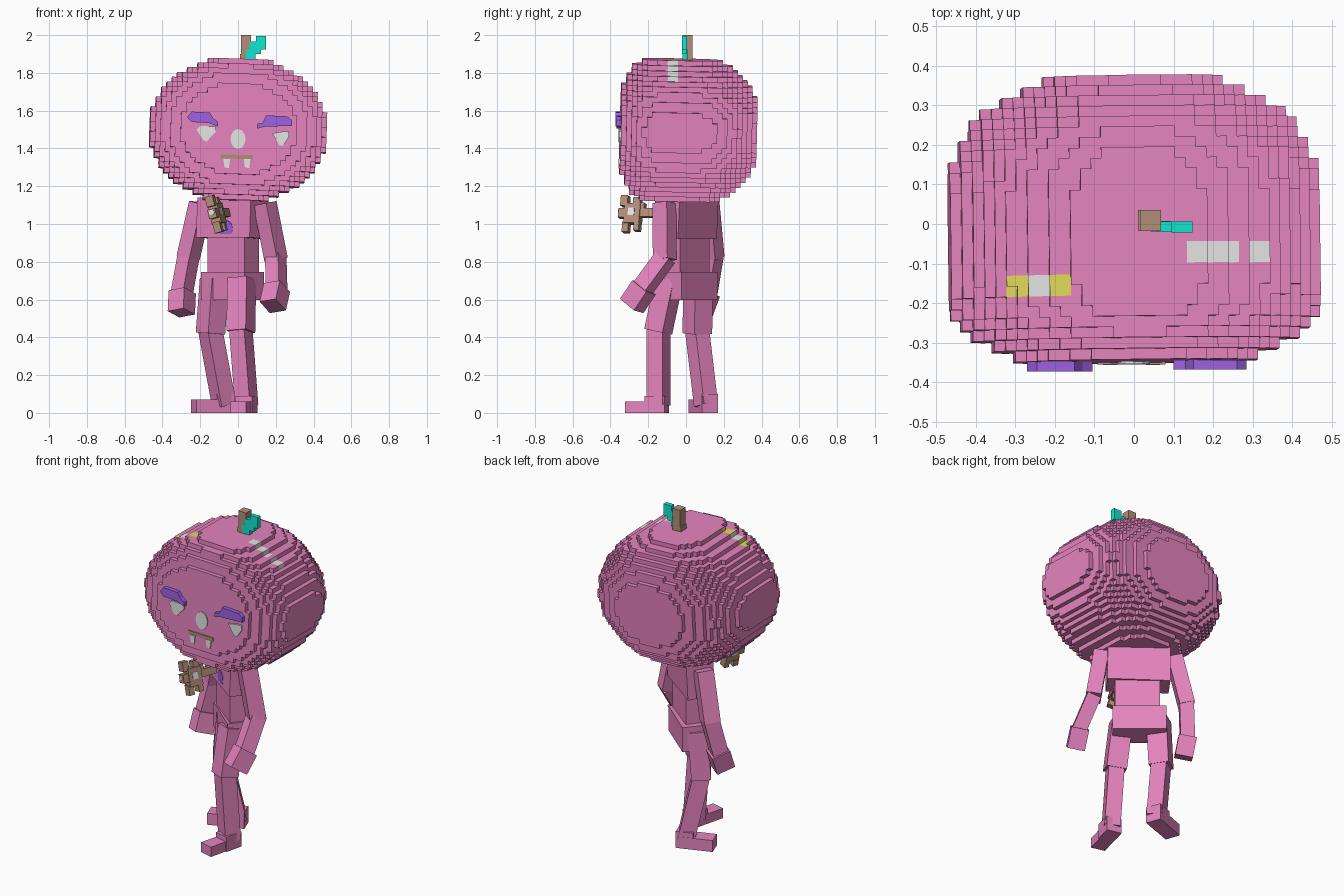
import bpy, bmesh, math
from mathutils import Matrix, Vector

if "Cube" in bpy.data.objects:
    bpy.data.objects.remove(bpy.data.objects["Cube"])


def mat(name, rgb):
    m = bpy.data.materials.new(name)
    m.diffuse_color = (*rgb, 1)
    m.use_nodes = True
    m.node_tree.nodes["Principled BSDF"].inputs["Base Color"].default_value = m.diffuse_color
    return m


PINK = mat("pink", (0.78, 0.23, 0.51))
PURPLE = mat("purple", (0.34, 0.12, 0.76))
WHITE = mat("pale_grey", (0.78, 0.78, 0.78))
BROWN = mat("brown", (0.45, 0.27, 0.19))
TEAL = mat("teal", (0.005, 0.8, 0.62))
YELLOW = mat("yellow", (0.77, 0.7, 0.1))


def finish(name, bm, *mats):
    bmesh.ops.recalc_face_normals(bm, faces=bm.faces)
    me = bpy.data.meshes.new(name)
    bm.to_mesh(me)
    bm.free()
    for m in mats:
        me.materials.append(m)
    ob = bpy.data.objects.new(name, me)
    bpy.context.collection.objects.link(ob)
    return ob


def add_box(bm, center, size, rot=Matrix()):
    M = Matrix.Translation(center) @ rot.to_4x4() @ Matrix.Diagonal((*size, 1))
    bmesh.ops.create_cube(bm, size=1, matrix=M)


def boxes(name, spans, m, place=Matrix()):
    """Blocks given as (x0, x1, y0, y1, z0, z1)."""
    bm = bmesh.new()
    for x0, x1, y0, y1, z0, z1 in spans:
        add_box(bm, ((x0 + x1) / 2, (y0 + y1) / 2, (z0 + z1) / 2), (x1 - x0, y1 - y0, z1 - z0))
    bmesh.ops.transform(bm, matrix=place, verts=bm.verts)
    return finish(name, bm, m)


def yaw(deg):
    return Matrix.Rotation(math.radians(deg), 4, 'Z')


def turned_box(name, center, size, deg, m=PINK, tilt=0):
    bm = bmesh.new()
    add_box(bm, center, size, yaw(deg) @ Matrix.Rotation(math.radians(tilt), 4, 'X'))
    return finish(name, bm, m)


def limb(name, a, b, w, d, deg, extra=0.02):
    """Square bar from a to b, turned by deg about its length."""
    a, b = Vector(a), Vector(b)
    z = (b - a).normalized()
    x = yaw(deg).to_3x3() @ Vector((1, 0, 0))
    y = z.cross(x).normalized()
    x = y.cross(z)
    bm = bmesh.new()
    add_box(bm, (a + b) / 2, (w, d, (b - a).length + extra), Matrix((x, y, z)).transposed())
    return finish(name, bm, PINK)


def plate(name, pts, y, m, thick=0.0095, deg=0, origin=(0, 0, 0)):
    """Flat outline in x and z, given a thickness toward the front."""
    bm = bmesh.new()
    f = bm.faces.new([bm.verts.new((px, y, pz)) for px, pz in pts])
    g = bmesh.ops.extrude_face_region(bm, geom=[f])
    vs = [e for e in g["geom"] if isinstance(e, bmesh.types.BMVert)]
    bmesh.ops.translate(bm, verts=vs, vec=(0, -thick, 0))
    bmesh.ops.transform(bm, matrix=Matrix.Translation(origin) @ yaw(deg), verts=bm.verts)
    return finish(name, bm, m)


def oval(cx, cz, rx, rz, n=12):
    return [(cx + rx * math.cos(2 * math.pi * i / n), cz + rz * math.sin(2 * math.pi * i / n)) for i in range(n)]


# Head: stepped rounded volume with a flattened face
S = 0.0267
HC = Vector((0, -0.027, 1.497))


def cell_center(c):
    return Vector((c[0] * S, (c[1] + 0.5) * S, (c[2] + 0.5) * S))


def inside(c):
    p = cell_center(c)
    depth = (-p.y / 0.343) ** 4.9 if p.y < 0 else (p.y / 0.42) ** 3.2
    return (p.x / 0.472) ** 2 + (p.z / 0.385) ** 2 + depth < 1 and -12 <= c[1] <= 14


cells = {(i, j, k) for i in range(-19, 20) for j in range(-13, 17) for k in range(-16, 16) if inside((i, j, k))}
bm = bmesh.new()
for c in cells:
    for ax in range(3):
        for sg in (-1, 1):
            n = list(c)
            n[ax] += sg
            if tuple(n) in cells:
                continue
            quad = []
            for sb, sd in ((-1, -1), (1, -1), (1, 1), (-1, 1)):
                o = [2 * v for v in c]
                o[ax] += sg
                o[(ax + 1) % 3] += sb
                o[(ax + 2) % 3] += sd
                quad.append(bm.verts.new(cell_center([v / 2 for v in o])))
            bm.faces.new(quad)
bmesh.ops.remove_doubles(bm, verts=bm.verts, dist=1e-4)
bmesh.ops.recalc_face_normals(bm, faces=bm.faces)

# Coloured patches on the upper steps
for f in bm.faces:
    x, y, z = f.calc_center_median() + HC
    f.normal_update()
    if z > 1.65 and abs(f.normal.y) < 0.5:
        if -0.19 < y < -0.13 and -0.325 < x < -0.17:
            f.material_index = 1 if -0.275 < x < -0.22 else 2
        elif -0.1 < y < -0.05 and (0.13 < x < 0.265 or 0.28 < x < 0.341):
            f.material_index = 1
tilt = (yaw(0.7) @ Matrix.Rotation(math.radians(2), 4, 'Y') @ Matrix.Rotation(math.radians(-1.3), 4, 'X'))
bmesh.ops.transform(bm, verts=bm.verts, matrix=Matrix.Translation(HC) @ tilt)
finish("head", bm, PINK, WHITE, YELLOW)

# Face
FY = -0.3445
plate("left_eye", [(-0.22, 1.5), (-0.2, 1.52), (-0.12, 1.515), (-0.115, 1.49), (-0.15, 1.455),
                   (-0.165, 1.435), (-0.185, 1.445)], FY - 0.003, WHITE)
plate("right_eye", [(0.18, 1.48), (0.19, 1.465), (0.22, 1.415), (0.24, 1.415), (0.27, 1.46),
                    (0.27, 1.49), (0.24, 1.49)], FY, WHITE)
plate("nose", oval(0, 1.45, 0.04, 0.053), FY, WHITE)
plate("mouth", [(-0.092, 1.348), (0.08, 1.343), (0.08, 1.364), (-0.092, 1.369)], FY - 0.003, BROWN, 0.008)
for name, x in (("left_tooth", -0.06), ("right_tooth", 0.048)):
    plate(name, [(x - 0.018, 1.345), (x - 0.012, 1.3), (x + 0.012, 1.295), (x + 0.018, 1.345)], FY - 0.003, WHITE)
plate("left_brow", [(-0.27, 1.565), (-0.245, 1.54), (-0.155, 1.535), (-0.105, 1.515), (-0.105, 1.54),
                    (-0.13, 1.56), (-0.15, 1.59), (-0.245, 1.595)], FY, PURPLE, 0.028)
plate("right_brow", [(0.1, 1.505), (0.14, 1.515), (0.285, 1.52), (0.285, 1.55), (0.26, 1.57),
                     (0.15, 1.575), (0.13, 1.535), (0.1, 1.53)], FY, PURPLE, 0.024)

# Stem and leaf
boxes("stem", [(0.01, 0.068, -0.018, 0.035, 1.85, 1.9), (0.015, 0.068, -0.018, 0.035, 1.9, 2.0)], BROWN)
boxes("leaf", [(0.042, 0.092, -0.019, 0.008, 1.872, 1.925), (0.06, 0.122, -0.02, 0.006, 1.9, 1.965),
               (0.095, 0.148, -0.021, 0.006, 1.925, 1.995)], TEAL)

# Torso, twisted relative to the head
TC = (-0.03, 0.0)
turned_box("chest", (*TC, 1.03), (0.35, 0.16, 0.21), -36, tilt=-3)
turned_box("waist", (-0.025, -0.003, 0.84), (0.25, 0.125, 0.24), -38)
turned_box("pelvis", (-0.03, 0.01, 0.672), (0.3, 0.16, 0.15), -40)
plate("chest_badge", oval(0.018, 0.973, 0.045, 0.047), -0.0785, PURPLE, 0.006, deg=-36, origin=(*TC, 0))

# Arms and legs: joints from the body outward
RIGHT_ARM = [(0.145, -0.115, 1.1), (0.2, -0.112, 0.82), (0.205, -0.24, 0.645)]
LEFT_ARM = [(-0.2, 0.115, 1.1), (-0.262, 0.14, 0.83), (-0.3, 0.105, 0.62)]
RIGHT_LEG = [(0.02, -0.09, 0.7), (0.015, -0.145, 0.44), (0.045, -0.145, 0.05)]
LEFT_LEG = [(-0.125, 0.065, 0.7), (-0.145, 0.06, 0.43), (-0.075, 0.105, 0.05)]
for side, arm, leg, leg_yaw in (("right", RIGHT_ARM, RIGHT_LEG, -28), ("left", LEFT_ARM, LEFT_LEG, -55)):
    limb(side + "_upper_arm", arm[0], arm[1], 0.085, 0.095, -36)
    limb(side + "_forearm", arm[1], arm[2], 0.08, 0.09, -36)
    limb(side + "_thigh", leg[0], leg[1], 0.115, 0.11, leg_yaw)
    limb(side + "_shin", leg[1], leg[2], 0.09, 0.095, leg_yaw)
limb("right_hand", (0.205, -0.225, 0.66), (0.185, -0.285, 0.57), 0.1, 0.11, -36, 0.01)
limb("left_hand", (-0.295, 0.11, 0.64), (-0.3, 0.07, 0.53), 0.1, 0.11, -36, 0.0)
turned_box("right_heel", (0.045, -0.155, 0.045), (0.09, 0.11, 0.09), -14)
turned_box("right_toe", (0.025, -0.215, 0.03), (0.085, 0.2, 0.06), -14)
turned_box("left_heel", (-0.08, 0.11, 0.05), (0.09, 0.1, 0.1), -70)
turned_box("left_toe", (-0.14, 0.09, 0.035), (0.09, 0.2, 0.07), -70)

# Spiky blossom in front of the chest: leaning disc with short points and a stalk
BLOOM = Matrix.Translation((-0.11, -0.28, 1.05)) @ yaw(-20) @ Matrix.Rotation(math.radians(-14), 4, 'Y')
boxes("blossom", [(-0.027, 0.027, -0.042, 0.045, -0.05, 0.055), (-0.022, 0.022, -0.07, -0.03, 0.045, 0.1),
                  (-0.02, 0.02, 0.0, 0.04, 0.05, 0.09), (-0.022, 0.022, -0.077, -0.035, -0.02, 0.03),
                  (-0.02, 0.02, -0.05, -0.015, -0.098, -0.04), (-0.022, 0.022, 0.015, 0.045, -0.09, -0.04),
                  (-0.02, 0.02, 0.035, 0.065, 0.02, 0.06), (-0.02, 0.02, 0.04, 0.15, -0.015, 0.03)], BROWN, BLOOM)
boxes("blossom_center", [(-0.031, 0.031, -0.02, 0.015, -0.01, 0.03),
                         (-0.014, 0.014, -0.081, -0.07, 0.0, 0.024)], WHITE, BLOOM)
